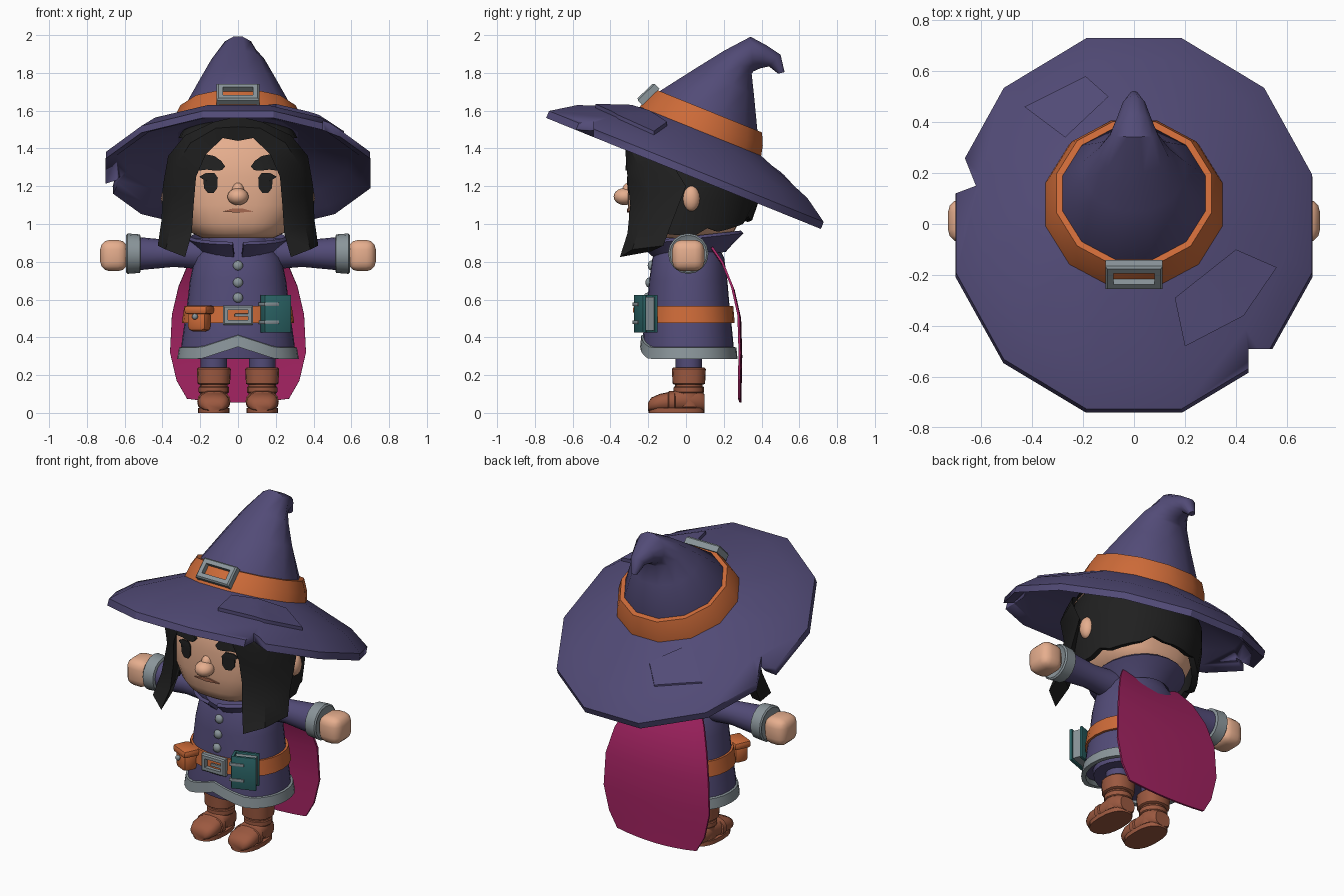
import bpy, bmesh, math
from math import sin, cos, radians, pi
from mathutils import Vector, Matrix
from mathutils.bvhtree import BVHTree

if "Cube" in bpy.data.objects:
    bpy.data.objects.remove(bpy.data.objects["Cube"])


def mat(name, r, g, b):
    m = bpy.data.materials.new(name)
    m.diffuse_color = [((c / 255 + 0.055) / 1.055) ** 2.4 for c in (r, g, b)] + [1]
    m.use_nodes = True
    m.node_tree.nodes["Principled BSDF"].inputs["Base Color"].default_value = m.diffuse_color
    return m


PURPLE = mat("purple cloth", 82, 75, 119)
ORANGE = mat("orange leather", 204, 106, 56)
GREY = mat("grey metal", 138, 149, 154)
SKIN = mat("skin", 230, 174, 142)
BLACK = mat("black hair", 32, 32, 32)
CAPE = mat("magenta cape", 164, 35, 98)
BROWN = mat("brown boots", 156, 89, 64)
TEAL = mat("teal book", 44, 102, 104)
LIP = mat("lip brown", 176, 112, 86)


def finish(name, bm, m, angle=35):
    bmesh.ops.recalc_face_normals(bm, faces=bm.faces)
    me = bpy.data.meshes.new(name)
    bm.to_mesh(me)
    bm.free()
    me.materials.append(m)
    ob = bpy.data.objects.new(name, me)
    bpy.context.collection.objects.link(ob)
    bpy.ops.object.select_all(action='DESELECT')
    ob.select_set(True)
    bpy.context.view_layer.objects.active = ob
    bpy.ops.object.shade_smooth_by_angle(angle=radians(angle))
    return ob


def loft(name, rings, m, caps=True, cyclic=False, closed=True, solid=0, angle=35):
    """Skin a list of point rings; cyclic joins the last ring to the first."""
    bm = bmesh.new()
    vs = [[bm.verts.new(p) for p in r] for r in rings]
    n = len(vs[0])
    for a, b in zip(vs, vs[1:] + (vs[:1] if cyclic else [])):
        for i in range(n if closed else n - 1):
            j = (i + 1) % n
            bm.faces.new((a[i], a[j], b[j], b[i]))
    if caps and closed and not cyclic:
        bm.faces.new(vs[0])
        bm.faces.new(vs[-1])
    if solid:
        bmesh.ops.recalc_face_normals(bm, faces=bm.faces)
        bmesh.ops.solidify(bm, geom=bm.faces[:], thickness=solid)
    return finish(name, bm, m, angle)


def ring(c, a, b, n=24, p=2.0, start=0.0):
    """Superellipse around c spanned by vectors a and b."""
    f = lambda t: math.copysign(abs(t) ** (2 / p), t)
    ts = [start + 2 * pi * i / n for i in range(n)]
    return [Vector(c) + Vector(a) * f(cos(t)) + Vector(b) * f(sin(t)) for t in ts]


def zring(z, rx, ry, cy=0.0, n=24, p=2.0, start=0.0, cx=0.0, lift=0.0):
    pts = ring((cx, cy, z), (rx, 0, 0), (0, ry, 0), n, p, start)
    for v in pts:                      # raised notch at the front centre
        if v.y < 0:
            v.z += lift * max(0, 1 - abs(v.x) / 0.2)
    return pts


def box(name, size, loc, m, bevel=0.01, rot=0.0, seg=2, mtx=None):
    bm = bmesh.new()
    bmesh.ops.create_cube(bm, size=1, matrix=Matrix.Diagonal((*size, 1)))
    if bevel:
        bmesh.ops.bevel(bm, geom=bm.edges[:], offset=bevel, segments=seg, profile=0.5, affect='EDGES')
    bm.transform((mtx or Matrix()) @ Matrix.Translation(loc) @ Matrix.Rotation(rot, 4, 'Z'))
    return finish(name, bm, m, 40)


def ball(name, r, loc, m, u=16, v=10):
    bm = bmesh.new()
    bmesh.ops.create_uvsphere(bm, u_segments=u, v_segments=v, radius=1,
                              matrix=Matrix.Translation(loc) @ Matrix.Diagonal((*r, 1)))
    return finish(name, bm, m, 60)


def frame(name, w, h, bar, d, mtx, m):
    """Rectangular buckle frame in the local xy plane."""
    rect = lambda a, b, z: [mtx @ Vector((x * a, y * b, z)) for x, y in ((-1, -1), (1, -1), (1, 1), (-1, 1))]
    W, H = w / 2, h / 2
    return loft(name, [rect(W, H, -d), rect(W, H, d * .6), rect(W - .008, H - .008, d), rect(W - bar, H - bar, d),
                       rect(W - bar, H - bar, -d)], m, cyclic=True)


def tree(ob):
    me = ob.data
    return BVHTree.FromPolygons([v.co for v in me.vertices], [tuple(p.vertices) for p in me.polygons])


def decal(name, pts, m, bvh, down=False, t=0.008):
    """Thin plate laid on a surface, seen from the front or from above."""
    d = Vector((0, 0, -1)) if down else Vector((0, 1, 0))
    pts = [Vector(p) for p in pts]
    c = sum(pts, Vector((0, 0))) / len(pts)
    edge = [a.lerp(b, k / 4) for a, b in zip(pts, pts[1:] + pts[:1]) for k in range(4)]

    def lay(f, off):
        out = []
        for e in edge:
            q = c.lerp(e, f)
            o = Vector((q.x, q.y, 3)) if down else Vector((q.x, -2, q.y))
            out.append((bvh.ray_cast(o, d)[0] or o) - d * off)
        return out
    return loft(name, [lay(1, -.01), lay(1, t), lay(.66, t), lay(.33, t), lay(.05, t)], m)


# --- hat: tilted brim, lining, band, buckle, bent crown
HAT = Matrix.Translation((0, 0, 1.3)) @ Matrix.Rotation(radians(-22), 4, 'X')
S = radians(15)
hring = lambda rx, ry, h: [HAT @ v for v in zring(h, rx, ry, n=12, start=S)]
brim = loft("hat_brim", [hring(*r) for r in (
    (.33, .33, .22), (.36, .36, .205), (.62, .68, .09), (.722, .812, .005),
    (.725, .812, -.035), (.665, .745, -.01), (.60, .66, .055), (.33, .33, .165))], PURPLE, cyclic=True, angle=30)
brim_tree = tree(brim)
decal("brim_patch_front", [(.16, -.29), (.20, -.48), (.43, -.36), (.56, -.17), (.40, -.10)], PURPLE, brim_tree, True, .02)
decal("brim_patch_back", [(-.43, .46), (-.19, .58), (-.10, .50), (-.27, .34)], PURPLE, brim_tree, True, .009)
for notch in ([(.45, -.49), (.45, -.75), (.75, -.75), (.75, -.49)],
              [(-.62, .15), (-.70, .35), (-.90, .25), (-.85, .064)]):
    cut = loft("notch_cutter", [[Vector((x, y, z)) for x, y in notch] for z in (.8, 1.9)], PURPLE)
    cut.hide_render = True
    bpy.context.view_layer.objects.active = brim
    mod = brim.modifiers.new("notch", 'BOOLEAN')
    mod.operation, mod.object, mod.solver = 'DIFFERENCE', cut, 'EXACT'
    while brim.modifiers[0] != mod:
        bpy.ops.object.modifier_move_up(modifier=mod.name)
    bpy.ops.object.modifier_apply(modifier=mod.name)
    bpy.data.objects.remove(cut)
loft("hat_lining", [hring(.345, .345, .165), hring(.345, .345, .18)], PURPLE)
loft("hat_band", [hring(r, r, h) for r, h in ((.36, .2), (.345, .26), (.315, .322), (.285, .322), (.29, .19))], ORANGE, cyclic=True, angle=35)
crown = [(.075, 1.485, .30, .30, 22), (.12, 1.6, .29, .288, 22), (.205, 1.755, .205, .175, 24), (.275, 1.857, .145, .098, 40),
         (.35, 1.90, .098, .095, 85), (.41, 1.885, .07, .065, 105), (.47, 1.865, .045, .045, 135), (.505, 1.80, .018, .018, 165)]
loft("hat_crown", [ring((0, y, z), (rx, 0, 0), (0, r * cos(radians(t)), -r * sin(radians(t))), 12, 2, S)
                   for y, z, rx, r, t in crown], PURPLE, angle=40)
frame("hat_buckle", .225, .125, .032, .022,
      HAT @ Matrix.Translation((0, -.332, .285)) @ Matrix.Rotation(radians(66), 4, 'X'), GREY)

# --- head and face
head = loft("head", [zring(z, rx, ry, -.01, 32, 2.6) for z, rx, ry in (
    (.925, .19, .22), (.95, .24, .26), (1.0, .285, .285), (1.1, .335, .298), (1.25, .355, .30),
    (1.4, .33, .28), (1.52, .24, .20))], SKIN, angle=60)
face = tree(head)
ball("nose", (.056, .058, .045), (0, -.325, 1.145), SKIN)
ball("nose_bridge", (.034, .04, .05), (0, -.30, 1.17), SKIN)
decal("mouth", [(-.085, 1.066), (-.02, 1.083), (.02, 1.083), (.085, 1.066), (0, 1.06)], LIP, face)
for s, side in ((1, "left"), (-1, "right")):
    flip = lambda pts: [(s * x, z) for x, z in pts]
    decal("eye_" + side, flip([(.107, 1.245), (.125, 1.27), (.17, 1.27), (.205, 1.25), (.183, 1.235), (.18, 1.19),
                               (.16, 1.165), (.128, 1.165), (.11, 1.19)]), BLACK, face)
    decal("eyebrow_" + side, flip([(.068, 1.305), (.09, 1.335), (.125, 1.36), (.165, 1.368), (.21, 1.358), (.243, 1.31),
                                   (.215, 1.282), (.165, 1.288), (.125, 1.283), (.085, 1.285)]), BLACK, face, t=.02)
    ball("ear_" + side, (.04, .046, .068), (s * .367, .028, 1.135), SKIN)
    # front lock: centre parting sweeping down to a pointed tip
    rows = [((0, -.318, 1.44), (0, -.25, 1.57)), ((.08, -.325, 1.455), (.13, -.26, 1.54)),
            ((.17, -.32, 1.37), (.28, -.20, 1.47)), ((.222, -.31, 1.25), (.37, -.10, 1.36)),
            ((.235, -.295, 1.10), (.398, 0, 1.2)), ((.245, -.31, .95), (.405, -.07, 1.02)),
            ((.28, -.35, .825), (.425, -.12, .885))]
    secs = []
    for a, b in rows:
        a, b = Vector(a), Vector(b)
        c = (a + b) / 2
        k = min(1, a.x / .2)
        secs.append([Vector((s * v.x, v.y, v.z)) for v in
                     (a, c + Vector((.03 * k, -.05, .01)), b, c + Vector((-.03 * k, .05, 0)))])
    loft("front_lock_" + side, secs, BLACK, angle=45)

# --- hair on top and back hair shell with a ragged lower edge, lower at the sides
loft("top_hair", [zring(z, rx, ry, -.01, 24, 2.4) for z, rx, ry in ((1.455, .315, .275), (1.50, .29, .25), (1.54, .2, .18))], BLACK)
arc = [radians(-32 + 244 * i / 24) for i in range(25)]
shell = []
for k, (z, rx, ry) in enumerate(((1.02, .365, .35), (1.12, .378, .385), (1.25, .38, .385), (1.38, .35, .335), (1.48, .27, .24), (1.53, .1, .1))):
    shell.append([Vector((rx * cos(t), ry * sin(t), z + ((.03 if i % 5 == 0 else 0) - .08 * cos(t) ** 2 if k == 0 else 0)))
                  for i, t in enumerate(arc)])
loft("back_hair", shell, BLACK, closed=False, solid=.035, angle=45)

# --- robe, hem, collar, buttons
robe = ((.31, .305, .24, .08), (.38, .297, .238, .05), (.48, .283, .228, 0), (.57, .27, .218, 0), (.70, .255, .207, 0),
        (.82, .23, .19, 0), (.89, .18, .155, 0), (.94, .13, .12, 0))
loft("robe", [zring(z, rx, ry, .012, 32, 2.2, lift=l) for z, rx, ry, l in robe], PURPLE, angle=50)
loft("under_skirt", [zring(z, rx, ry, .015, 24) for z, rx, ry in ((.288, .26, .2), (.4, .27, .21))], PURPLE)
loft("robe_hem", [zring(z, rx, ry, .015, 32, 2.2, lift=.065) for z, rx, ry in (
    (.285, .322, .258), (.345, .312, .252), (.35, .295, .235), (.285, .295, .235))], GREY, cyclic=True)
arc = [radians(-84 + 348 * i / 24) for i in range(25)]
loft("collar", [[Vector((rx * cos(t), ry * sin(t) + .025, z + dz * sin(t))) for t in arc] for rx, ry, z, dz in (
    (.17, .17, .845, .02), (.20, .21, .885, .025), (.25, .265, .935, .03))], PURPLE, closed=False, solid=.02, angle=45)
for z, y in ((.78, -.183), (.69, -.195), (.61, -.205)):
    ball("button", (.027, .02, .027), (0, y, z), GREY, 8, 6)

# --- belt with buckle, pouch and book
loft("belt", [zring(z, rx, ry, .015, 24, 2.2) for z, rx, ry in (
    (.475, .298, .243), (.565, .284, .235), (.565, .25, .2), (.475, .26, .21))], ORANGE, cyclic=True)
frame("belt_buckle", .16, .105, .026, .016, Matrix.Translation((0, -.232, .517)) @ Matrix.Rotation(pi / 2, 4, 'X'), GREY)
box("buckle_prong", (.075, .015, .016), (.02, -.24, .517), GREY, .003)
R = radians(-25)
box("pouch", (.11, .09, .11), (-.205, -.21, .487), ORANGE, .025, R)
box("pouch_flap", (.135, .105, .045), (-.205, -.21, .545), ORANGE, .015, R)
ball("pouch_button", (.016, .014, .016), (-.228, -.262, .51), GREY, 8, 6)
B = Matrix.Translation((.2, -.213, .525)) @ Matrix.Rotation(radians(20), 4, 'Z')
box("book_pages", (.125, .05, .175), (0, 0, 0), GREY, 0, mtx=B)
for y in (-.033, .033):
    box("book_cover", (.145, .017, .2), (0, y, 0), TEAL, .004, mtx=B)
box("book_spine", (.016, .075, .2), (-.066, 0, 0), TEAL, .004, mtx=B)
for z in (-.045, .05):
    box("book_strap", (.085, .094, .018), (-.04, 0, z), GREY, .003, mtx=B)

# --- arms, legs and boots
for s, side in ((1, "left"), (-1, "right")):
    xr = lambda x, r, p=2.0: ring((s * x, .012, .843), (0, r, 0), (0, 0, r), 16, p)
    loft("sleeve_" + side, [xr(.10, .09), xr(.22, .08), xr(.34, .07), xr(.53, .088)], PURPLE, angle=50)
    loft("cuff_" + side, [xr(.515, .09), xr(.52, .102), xr(.585, .107), xr(.592, .098), xr(.58, .075)], GREY)
    box("hand_" + side, (.145, .17, .165), (s * .657, .012, .833), SKIN, .05, seg=3)
    cx = s * .128
    loft("leg_" + side, [zring(z, .07, .07, .015, 16, cx=cx) for z in (.2, .36)], PURPLE)
    loft("boot_shaft_" + side, [zring(z, r, r, .015, 16, cx=cx) for z, r in ((.03, .075), (.16, .072))], BROWN)
    loft("boot_cuff_" + side, [zring(z, r, r, .015, 16, 2.4, cx=cx) for z, r in (
        (.15, .078), (.155, .086), (.232, .09), (.24, .082))], BROWN)
    loft("boot_foot_" + side, [ring((cx, y, h / 2 + .01), (w, 0, 0), (0, 0, h / 2), 16, 2.6) for y, w, h in (
        (-.2, .04, .045), (-.185, .068, .07), (-.14, .084, .09), (-.07, .08, .105), (0, .075, .12),
        (.07, .07, .11), (.098, .05, .09))], BROWN, angle=50)
    loft("boot_sole_" + side, [zring(z, .084, .148, -.05, 20, 2.4, cx=cx) for z in (0, .026)], BROWN)
    loft("boot_strap_" + side, [ring((cx, y, .06), (r, 0, 0), (0, 0, r * .62), 16, 2.6) for y, r in (
        (-.095, .08), (-.09, .088), (-.06, .088), (-.055, .08))], BROWN)
    loft("ankle_strap_" + side, [zring(z, r, r, .015, 16, cx=cx) for z, r in ((.105, .076), (.11, .08), (.135, .08), (.14, .076))], BROWN)

# --- cape
cape = ((.86, .15, .2), (.78, .205, .26), (.65, .258, .315), (.5, .292, .35), (.3, .298, .36), (.15, .295, .325), (.055, .295, .27))
loft("cape", [[Vector((w * t / 4, y - .008 * (t / 4) ** 2, z + .02 * (t / 4) ** 2)) for t in range(-4, 5)]
              for z, y, w in cape], CAPE, closed=False, solid=.012, angle=40)
